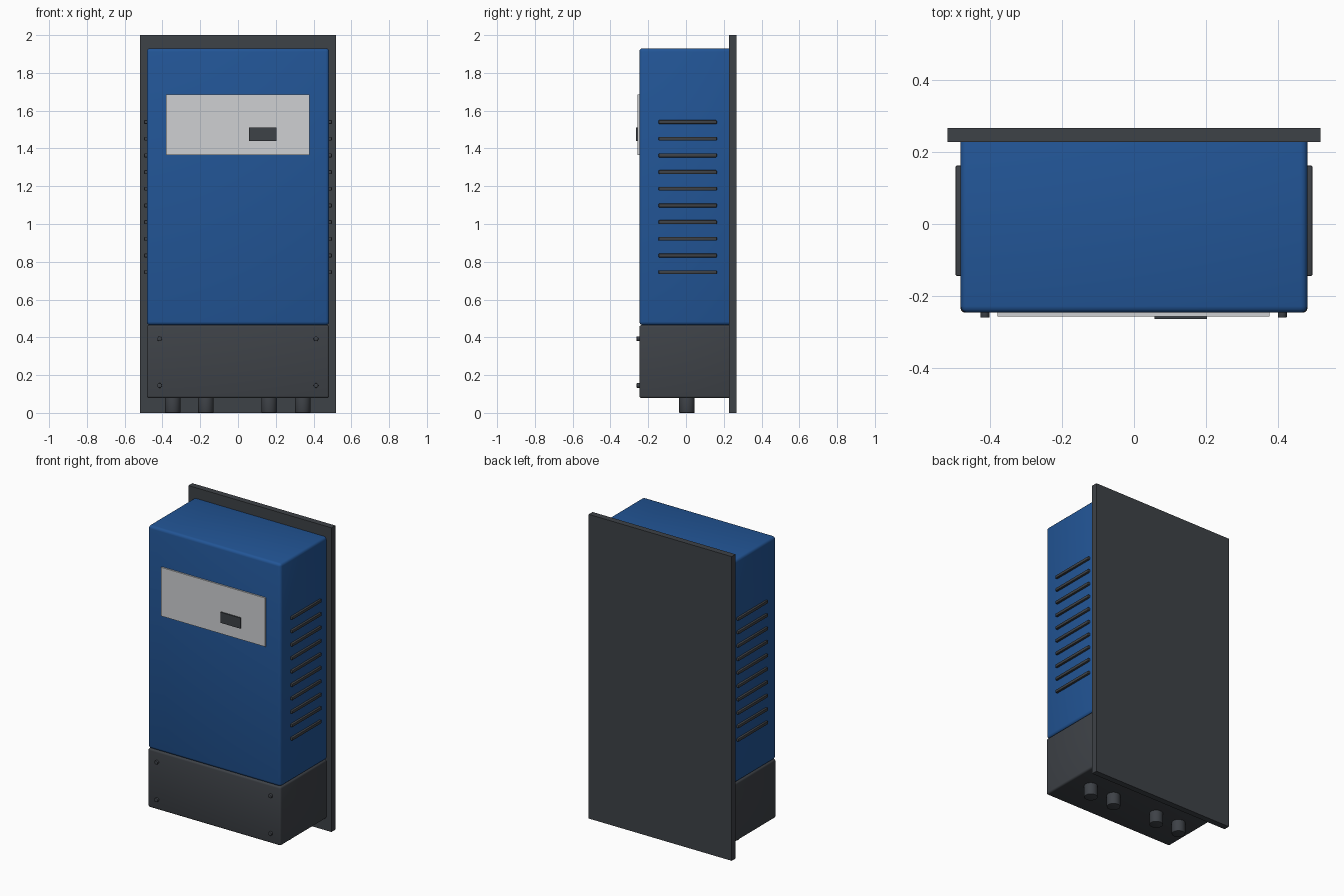
import bpy
import math

if "Cube" in bpy.data.objects:
    bpy.data.objects.remove(bpy.data.objects["Cube"])


def material(name, rgb):
    m = bpy.data.materials.new(name)
    m.diffuse_color = (*rgb, 1.0)
    m.use_nodes = True
    m.node_tree.nodes["Principled BSDF"].inputs["Base Color"].default_value = m.diffuse_color
    return m


BLUE = material("blue", (0.016, 0.091, 0.305))
DARK = material("dark_grey", (0.048, 0.054, 0.063))
LIGHT = material("light_grey", (0.62, 0.63, 0.65))


def finish(ob, name, mat, bevel=0.0, segments=3):
    ob.name = name
    ob.data.materials.append(mat)
    if bevel:
        mod = ob.modifiers.new("bevel", 'BEVEL')
        mod.width = bevel
        mod.segments = segments
        mod.limit_method = 'ANGLE'
        bpy.ops.object.modifier_apply(modifier=mod.name)
        bpy.ops.object.shade_smooth_by_angle(angle=math.radians(35))
    return ob


def box(name, mat, x, y, z, bevel=0.0, segments=3):
    """Box from (min, max) ranges."""
    centre = [(a + b) / 2 for a, b in (x, y, z)]
    bpy.ops.mesh.primitive_cube_add(size=1, location=centre)
    ob = bpy.context.object
    ob.scale = [b - a for a, b in (x, y, z)]
    bpy.ops.object.transform_apply(location=False, rotation=False, scale=True)
    return finish(ob, name, mat, bevel, segments)


def cylinder(name, mat, radius, depth, location, rotation=(0, 0, 0), bevel=0.003):
    bpy.ops.mesh.primitive_cylinder_add(vertices=32, radius=radius, depth=depth,
                                        location=location, rotation=rotation)
    return finish(bpy.context.object, name, mat, bevel, 2)


# Wall plate
box("back_plate", DARK, (-0.52, 0.52), (0.228, 0.268), (0, 2))

# Main housing and lower connection box
box("main_housing", BLUE, (-0.483, 0.483), (-0.247, 0.255), (0.465, 1.93), 0.018)
box("connection_box", DARK, (-0.483, 0.483), (-0.247, 0.255), (0.078, 0.465), 0.012)

# Front panel and display
box("front_panel", LIGHT, (-0.38, 0.378), (-0.257, -0.24), (1.365, 1.685))
box("display", DARK, (0.057, 0.203), (-0.265, -0.25), (1.44, 1.51))

# Side vent slats, both sides
for side, label in ((1, "right"), (-1, "left")):
    for i in range(10):
        z = 0.745 + i * 0.0883
        x = sorted((side * 0.47, side * 0.497))
        box(f"vent_slat_{label}_{i + 1}", DARK, x, (-0.145, 0.163),
            (z - 0.01, z + 0.01), 0.004, 2)

# Cover screws
for x in (-0.415, 0.413):
    for z in (0.145, 0.392):
        cylinder("cover_screw", DARK, 0.0125, 0.03, (x, -0.246, z),
                 (math.pi / 2, 0, 0), 0.002)

# Cable glands underneath
for x in (-0.345, -0.17, 0.165, 0.343):
    cylinder("cable_gland", DARK, 0.041, 0.1, (x, 0.005, 0.05), bevel=0.004)
